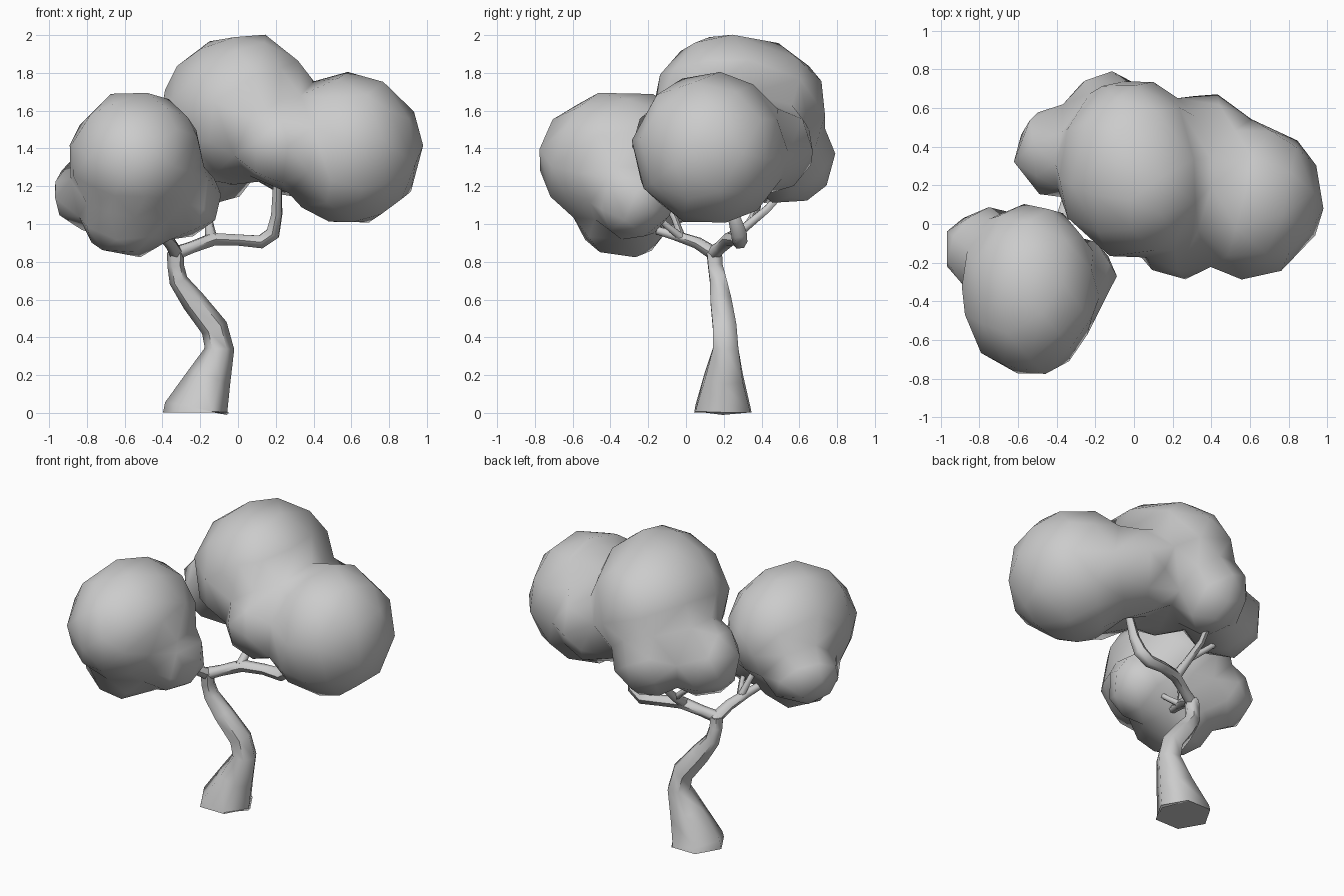
import bpy, math

if "Cube" in bpy.data.objects:
    bpy.data.objects.remove(bpy.data.objects["Cube"])


def apply_mod(ob, kind, **settings):
    m = ob.modifiers.new(kind, kind)
    for k, v in settings.items():
        setattr(m, k, v)
    bpy.context.view_layer.objects.active = ob
    bpy.ops.object.modifier_apply(modifier=m.name)


def canopy(name, parts, faces):
    # overlapping leaf masses fused, softened at the creases, then cut down to low-poly
    bpy.ops.object.select_all(action='DESELECT')
    lumps = []
    for c, r in parts:
        bpy.ops.mesh.primitive_ico_sphere_add(subdivisions=4, radius=1.015, location=c)
        bpy.context.object.scale = r
        lumps.append(bpy.context.object)
    for ob in lumps:
        ob.select_set(True)
    bpy.context.view_layer.objects.active = lumps[0]
    bpy.ops.object.join()
    base = bpy.context.object
    base.name = name
    bpy.ops.object.transform_apply(location=True, rotation=True, scale=True)
    apply_mod(base, 'REMESH', mode='VOXEL', voxel_size=0.025)
    apply_mod(base, 'SMOOTH', factor=0.5, iterations=6)
    base.data.calc_loop_triangles()
    apply_mod(base, 'DECIMATE', ratio=faces / len(base.data.loop_triangles))
    for p in base.data.polygons:
        p.use_smooth = True


def limb(name, pts):
    # tapered six-sided tube; each point is x, y, z, radius
    cu = bpy.data.curves.new(name, 'CURVE')
    cu.dimensions = '3D'
    cu.bevel_depth = 1.0
    cu.bevel_resolution = 1
    cu.use_fill_caps = True
    cu.twist_mode = 'MINIMUM'
    sp = cu.splines.new('POLY')
    sp.points.add(len(pts) - 1)
    for q, (x, y, z, r) in zip(sp.points, pts):
        q.co = (x, y, z, 1)
        q.radius = r
    ob = bpy.data.objects.new(name, cu)
    bpy.context.collection.objects.link(ob)
    bpy.ops.object.select_all(action='DESELECT')
    ob.select_set(True)
    bpy.context.view_layer.objects.active = ob
    bpy.ops.object.convert(target='MESH')
    bpy.ops.object.shade_smooth_by_angle(angle=math.radians(60))


# trunk
limb("trunk", [(-.222, .195, .003, .175), (-.222, .195, .023, .167), (-.15, .20, .19, .116),
               (-.098, .21, .34, .078), (-.125, .205, .45, .072), (-.235, .185, .59, .064),
               (-.315, .17, .70, .050), (-.33, .155, .78, .044), (-.33, .15, .85, .046)])

# branches and twigs
limb("right_branch", [(-.345, .14, .84, .04), (-.25, .18, .875, .034), (-.13, .23, .92, .038),
                      (0, .27, .915, .034), (.12, .285, .905, .04), (.185, .28, .95, .042),
                      (.205, .25, 1.05, .032), (.21, .2, 1.24, .024)])
limb("back_twig", [(-.14, .22, .92, .034), (-.15, .31, .98, .026), (-.17, .43, 1.08, .022),
                   (-.16, .52, 1.18, .02)])
limb("back_left_twig", [(-.155, .33, 1.0, .02), (-.26, .38, 1.09, .018), (-.36, .38, 1.18, .016)])
limb("left_branch", [(-.32, .17, .83, .04), (-.36, .06, .90, .034), (-.40, -.06, .94, .028),
                     (-.45, -.2, .98, .022)])
limb("left_twig", [(-.38, -.02, .92, .022), (-.42, -.06, 1.03, .018), (-.46, -.13, 1.16, .016)])
limb("inner_twig", [(-.38, -.02, .925, .02), (-.34, -.1, .99, .017), (-.31, -.2, 1.08, .016)])

# main canopy: crown (two overlapping masses), right mass, and lumps between and behind
canopy("main_canopy", [
    ((-.01, .285, 1.60), (.385, .455, .385)),
    ((.05, .22, 1.625), (.35, .385, .375)),
    ((.585, .125, 1.395), (.385, .40, .395)),
    ((.24, -.03, 1.42), (.255, .245, .235)),
    ((.33, .37, 1.41), (.31, .30, .26)),
    ((-.375, .37, 1.345), (.24, .23, .235)),
    ((-.13, .54, 1.355), (.23, .24, .245)),
], 250)

# left canopy with its three smaller lumps
canopy("left_canopy", [
    ((-.54, -.34, 1.34), (.35, .435, .36)),
    ((-.745, -.13, 1.165), (.235, .21, .20)),
    ((-.58, -.33, 1.07), (.255, .255, .245)),
    ((-.32, -.28, 1.14), (.225, .215, .215)),
], 160)
